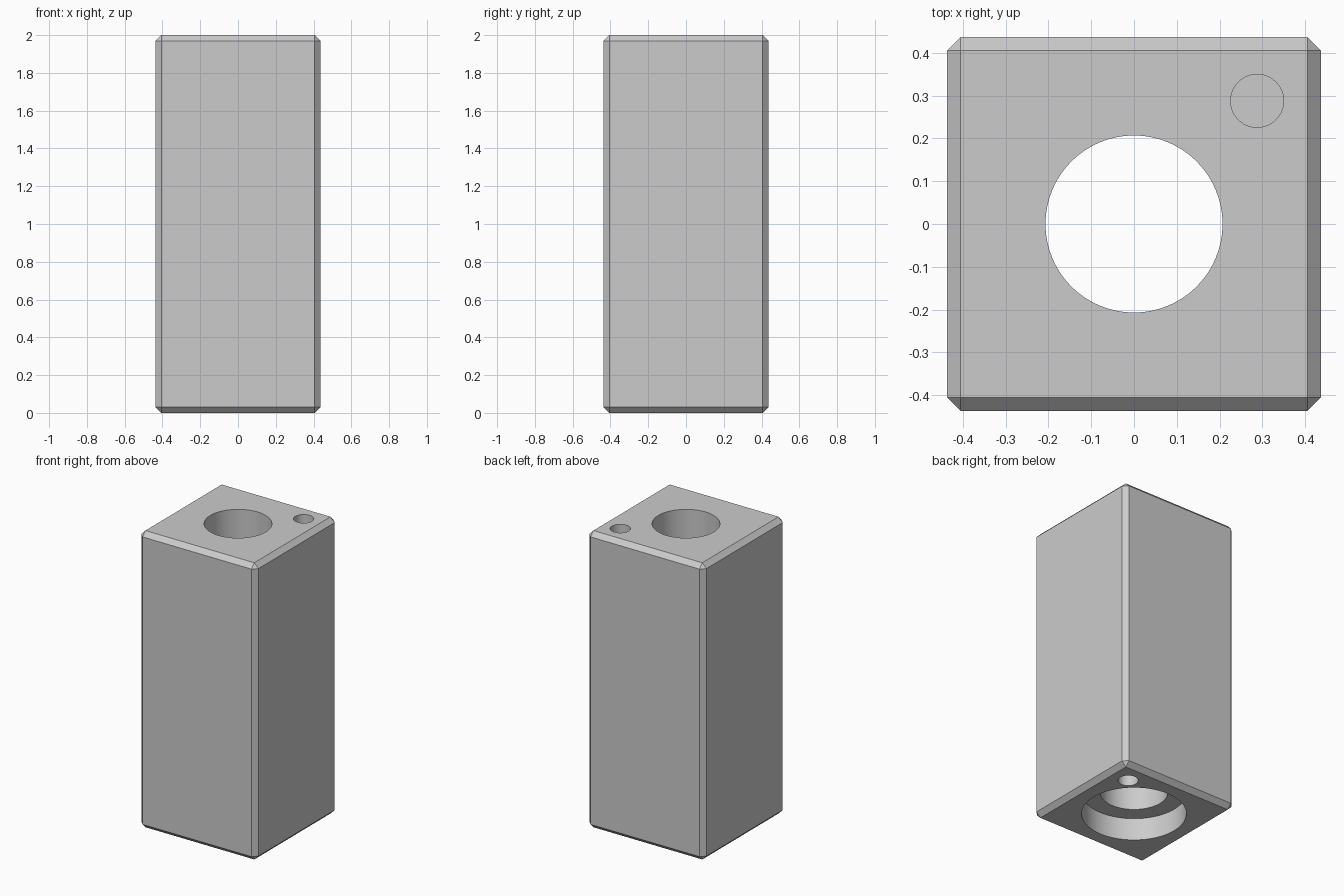
import bpy
import math

if "Cube" in bpy.data.objects:
    bpy.data.objects.remove(bpy.data.objects["Cube"])

WIDTH, HEIGHT, CHAMFER = 0.874, 2.0, 0.031
BORE_R, RECESS_R, RECESS_DEPTH = 0.207, 0.32, 0.15
PIN_R, PIN_POS, PIN_DEPTH = 0.062, 0.288, 0.25

# Chamfered square block
bpy.ops.mesh.primitive_cube_add(size=1, location=(0, 0, HEIGHT / 2))
block = bpy.context.object
block.name = "bored_block"
block.scale = (WIDTH, WIDTH, HEIGHT)
bpy.ops.object.transform_apply(location=True, rotation=False, scale=True)
bevel = block.modifiers.new("chamfer", 'BEVEL')
bevel.width = CHAMFER
bevel.segments = 1


def cut_hole(name, radius, x, y, z0, z1, sides):
    """Subtract a vertical round hole between two heights."""
    bpy.ops.mesh.primitive_cylinder_add(
        vertices=sides, radius=radius, depth=z1 - z0,
        location=(x, y, (z0 + z1) / 2))
    cutter = bpy.context.object
    cutter.name = name
    cutter.hide_render = True
    mod = block.modifiers.new(name, 'BOOLEAN')
    mod.operation = 'DIFFERENCE'
    mod.solver = 'EXACT'
    mod.object = cutter
    return cutter


cutters = [
    # Central through bore and wider recess underneath
    cut_hole("bore_cutter", BORE_R, 0, 0, -0.1, HEIGHT + 0.1, 96),
    cut_hole("recess_cutter", RECESS_R, 0, 0, -0.1, RECESS_DEPTH, 96),
    # Blind pin holes in the same corner, top and bottom
    cut_hole("top_pin_cutter", PIN_R, PIN_POS, PIN_POS,
             HEIGHT - PIN_DEPTH, HEIGHT + 0.1, 48),
    cut_hole("bottom_pin_cutter", PIN_R, PIN_POS, PIN_POS,
             -0.1, PIN_DEPTH, 48),
]

# Bake the cuts and remove the cutters
bpy.ops.object.select_all(action='DESELECT')
block.select_set(True)
bpy.context.view_layer.objects.active = block
for mod in list(block.modifiers):
    bpy.ops.object.modifier_apply(modifier=mod.name)
for cutter in cutters:
    bpy.data.objects.remove(cutter, do_unlink=True)

bpy.ops.object.shade_smooth_by_angle(angle=math.radians(30))
